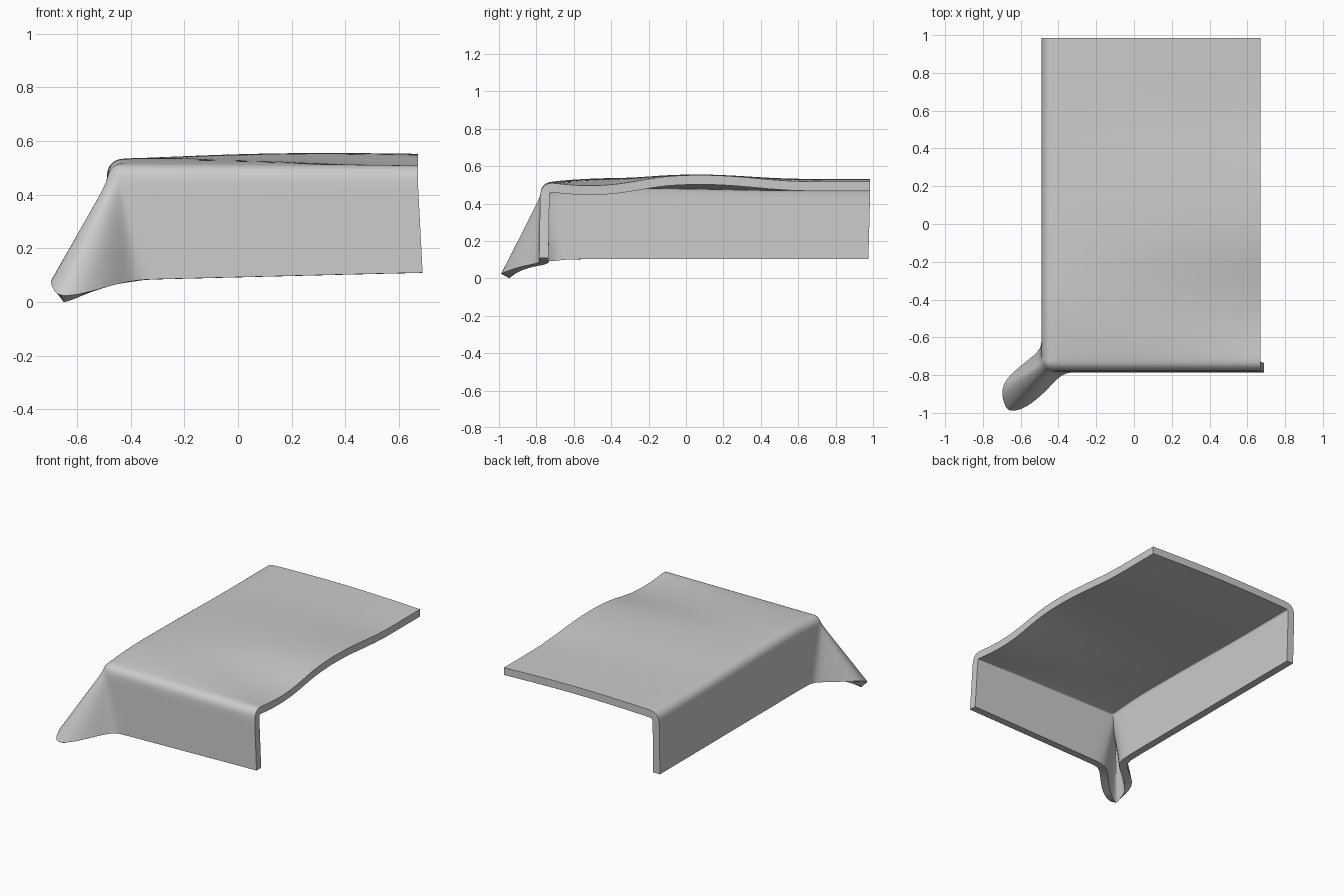
import bpy, bmesh, math
from mathutils import Vector

if "Cube" in bpy.data.objects:
    bpy.data.objects.remove(bpy.data.objects["Cube"])

R = 0.06                      # bend radius along the draped edges
XS = [-0.43, -0.33, -0.2, -0.05, 0.1, 0.25, 0.4, 0.55, 0.67]
YS = [-0.72, -0.62, -0.45, -0.3, -0.15, 0.0, 0.15, 0.3, 0.45, 0.6, 0.75, 0.9, 0.985]


def interp(pts, v):
    for (a, za), (b, zb) in zip(pts, pts[1:]):
        if v <= b:
            return za + (zb - za) * max(0, (v - a) / (b - a))
    return pts[-1][1]


# Gentle waves of the top: one profile at the right edge, one at the left
RIGHT = [(-0.72, 0.54), (-0.62, 0.525), (-0.4, 0.52), (-0.15, 0.57), (0, 0.58),
         (0.2, 0.58), (0.35, 0.565), (0.55, 0.545), (1, 0.545)]
LEFT = [(-0.72, 0.545), (-0.5, 0.565), (0, 0.56), (0.5, 0.55), (1, 0.55)]


def top_z(x, y):
    f = (x + 0.43) / 1.1
    return interp(LEFT, y) * (1 - f) + interp(RIGHT, y) * f + 0.012 * math.sin(math.pi * f) * (y > -0.7)


# Lower rim of the gathered corner, from the left flap round to the front flap
FOLD = [(-0.495, -0.67, 0.125), (-0.58, -0.735, 0.125), (-0.66, -0.80, 0.125), (-0.705, -0.87, 0.115),
        (-0.69, -0.95, 0.075), (-0.665, -1.0, 0.045), (-0.57, -0.975, 0.06),
        (-0.47, -0.89, 0.09), (-0.40, -0.81, 0.105), (-0.36, -0.79, 0.11)]

bm = bmesh.new()
grid = [[bm.verts.new((x, y, top_z(x, y))) for y in YS] for x in XS]
for i in range(len(XS) - 1):
    for j in range(len(YS) - 1):
        bm.faces.new((grid[i][j], grid[i + 1][j], grid[i + 1][j + 1], grid[i][j + 1]))


def hang(start, direction, end):
    """One strand of cloth: rounded bend, then down to its rim point."""
    p, d, e = start.co, Vector(direction), Vector(end)
    col = [start]
    for a in (0.33, 0.66, 1.0):
        t = a * math.pi / 2
        col.append(bm.verts.new(p + d * R * math.sin(t) - Vector((0, 0, R * (1 - math.cos(t))))))
    s = col[-1].co.copy()
    for k in range(1, 6):
        col.append(bm.verts.new(s.lerp(e, k / 5)))
    return col


# Strands run along the left edge, around the corner, then along the front
strands = []
for j in range(len(YS) - 1, 0, -1):
    strands.append(hang(grid[0][j], (-1, 0, 0), (-0.488, YS[j] - 0.01 * (YS[j] > 0.9), 0.13)))
for k, e in enumerate(FOLD):
    a = math.pi / 2 * k / (len(FOLD) - 1)
    strands.append(hang(grid[0][0], (-math.cos(a), -math.sin(a), 0), e))
for i in range(1, len(XS)):
    x = XS[i]
    strands.append(hang(grid[i][0], (0, -1, 0), (x + 0.018 * (x > 0.6), -0.785, 0.12 + 0.025 * x)))
for a, b in zip(strands, strands[1:]):
    for k in range(len(a) - 1):
        vs = [a[k], a[k + 1], b[k + 1]]
        if a[k] is not b[k]:
            vs.append(b[k])
        bm.faces.new(vs)
bm.normal_update()
bmesh.ops.recalc_face_normals(bm, faces=bm.faces)
if grid[4][6].link_faces[0].normal.z < 0:
    bmesh.ops.reverse_faces(bm, faces=bm.faces)

mesh = bpy.data.meshes.new("draped_cloth")
bm.to_mesh(mesh)
bm.free()
cloth = bpy.data.objects.new("draped_cloth", mesh)
bpy.context.collection.objects.link(cloth)
bpy.context.view_layer.objects.active = cloth
cloth.select_set(True)

# Smooth the sheet, then give it thickness inwards
sub = cloth.modifiers.new("smooth", 'SUBSURF')
sub.levels = sub.render_levels = 2
sub.boundary_smooth = 'PRESERVE_CORNERS'
sol = cloth.modifiers.new("thickness", 'SOLIDIFY')
sol.thickness = 0.05
sol.offset = -1
for m in ("smooth", "thickness"):
    bpy.ops.object.modifier_apply(modifier=m)
low = min(v.co.z for v in mesh.vertices)
for v in mesh.vertices:
    v.co.z -= low
bpy.ops.object.shade_smooth_by_angle(angle=math.radians(40))
